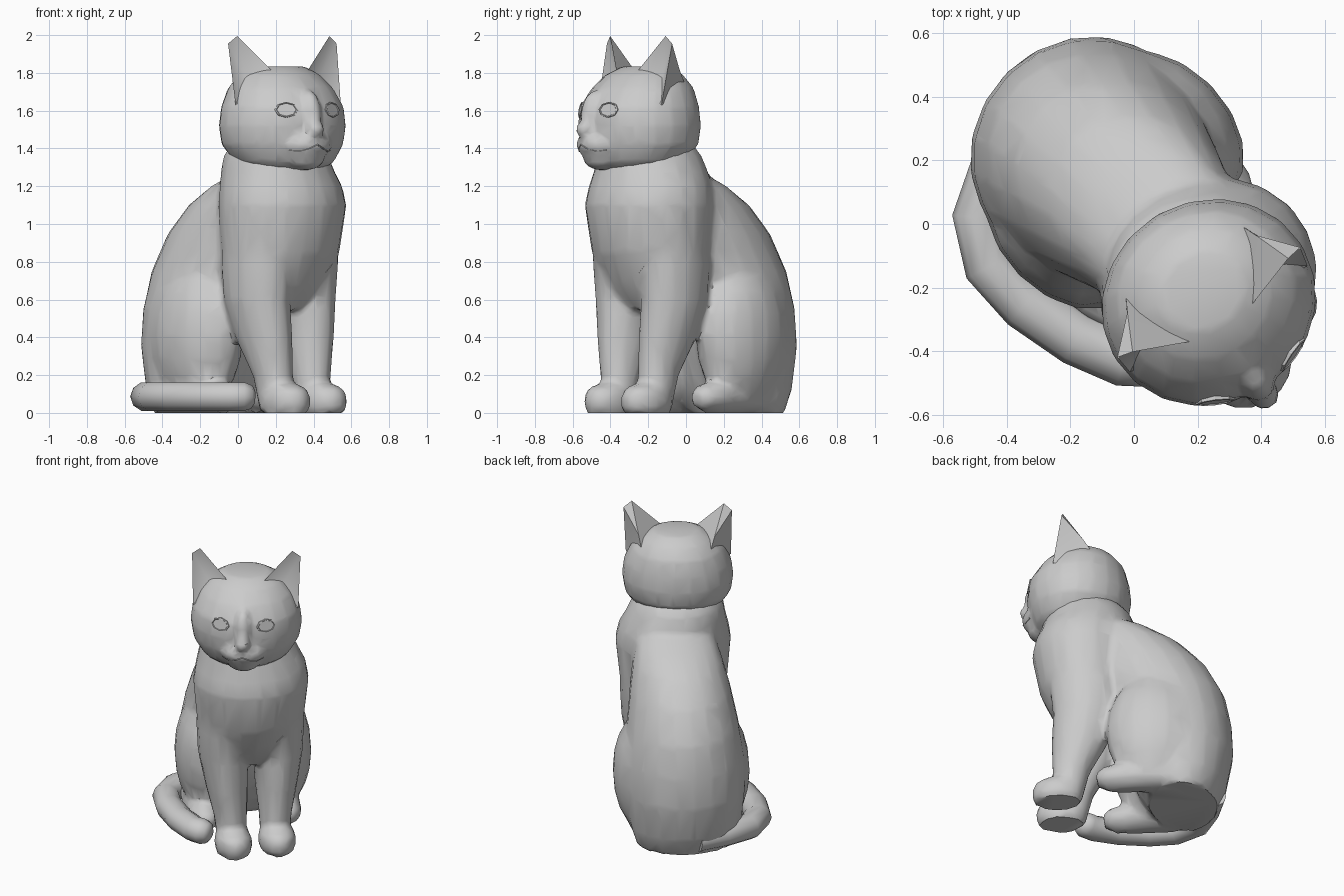
import bpy, bmesh, math
from mathutils import Matrix, Vector
from mathutils.bvhtree import BVHTree

if "Cube" in bpy.data.objects:
    bpy.data.objects.remove(bpy.data.objects["Cube"])

grey = bpy.data.materials.new("plain grey")
grey.diffuse_color = (0.6, 0.6, 0.6, 1)
grey.use_nodes = True
grey.node_tree.nodes["Principled BSDF"].inputs["Base Color"].default_value = grey.diffuse_color

# body frame: x = cat's forward, y = cat's left; the cat sits turned 45 degrees
BODY = Matrix.Rotation(math.radians(-45), 4, 'Z')
HEAD = BODY @ Matrix.Translation((0.34, -0.008, 0)) @ Matrix.Rotation(math.radians(-14), 4, 'Z')
MID = 0.027  # the body's middle line


def loft(bm, rings, n=16):
    """Closed skin through elliptical rings (centre, half axis A, half axis B)."""
    loops = []
    for c, a, b in rings:
        c, a, b = Vector(c), Vector(a), Vector(b)
        loops.append([bm.verts.new(c + a * math.cos(2 * math.pi * i / n) + b * math.sin(2 * math.pi * i / n))
                      for i in range(n)])
    for p, q in zip(loops, loops[1:]):
        for i in range(n):
            j = (i + 1) % n
            bm.faces.new((p[i], p[j], q[j], q[i]))
    bm.faces.new(loops[0][::-1])
    bm.faces.new(loops[-1])


def stack(bm, rows, n=20):
    """Horizontal rings: z, centre x, centre y, half length, half width."""
    loft(bm, [((x, y, z), (rx, 0, 0), (0, ry, 0)) for z, x, y, rx, ry in rows], n)


def tube(bm, rows, n=12):
    """Tube along a path: x, y, z, half width, half height."""
    pts = [Vector(r[:3]) for r in rows]
    rings = []
    for i, r in enumerate(rows):
        t = (pts[min(i + 1, len(pts) - 1)] - pts[max(i - 1, 0)]).normalized()
        side = Vector((0, 0, 1)).cross(t).normalized()
        rings.append((pts[i], side * r[3], t.cross(side) * r[4]))
    loft(bm, rings, n)


def ball(bm, c, r):
    bmesh.ops.create_uvsphere(bm, u_segments=16, v_segments=10, radius=1,
                              matrix=Matrix.Translation(c) @ Matrix.Diagonal((*r, 1)))


def finish(bm, name, matrix, voxel=0, ratio=1, angle=40):
    """Make the object; with a voxel size, fuse its shells into one sculpted skin."""
    bmesh.ops.recalc_face_normals(bm, faces=bm.faces)
    bm.transform(matrix)
    me = bpy.data.meshes.new(name)
    bm.to_mesh(me)
    bm.free()
    ob = bpy.data.objects.new(name, me)
    bpy.context.collection.objects.link(ob)
    if voxel:
        m = ob.modifiers.new("fuse", 'REMESH')
        m.mode, m.voxel_size = 'VOXEL', voxel
        m = ob.modifiers.new("soften", 'SMOOTH')
        m.factor, m.iterations = 0.5, 4
        m = ob.modifiers.new("reduce", 'DECIMATE')
        m.ratio = ratio
        bpy.context.view_layer.update()
        dg = bpy.context.evaluated_depsgraph_get()
        me = bpy.data.meshes.new_from_object(ob.evaluated_get(dg))
        ob.modifiers.clear()
        ob.data = me
        for v in me.vertices:
            if v.co.z < 0.012:
                v.co.z = 0
    me.materials.clear()
    me.materials.append(grey)
    bpy.ops.object.select_all(action='DESELECT')
    ob.select_set(True)
    bpy.context.view_layer.objects.active = ob
    bpy.ops.object.shade_smooth_by_angle(angle=math.radians(angle))
    return ob


# body: rump and back
bm = bmesh.new()
back = [(0, -0.52, -0.10, .31), (.12, -.575, -.02, .345), (.35, -.62, .06, .37), (.55, -.61, .12, .372),
        (.75, -.57, .2, .345), (.95, -.465, .28, .31), (1.1, -.32, .32, .275), (1.2, -.15, .3, .24), (1.28, .03, .3, .18)]
stack(bm, [(z, (b + f) / 2, MID + .025, (f - b) / 2, w) for z, b, f, w in back])
# chest and neck
stack(bm, [(.55, .29, MID, .12, .14), (.66, .29, MID, .2, .25), (.85, .29, MID, .29, .335),
           (1.1, .305, MID, .322, .36), (1.2, .295, MID, .31, .342), (1.28, .28, MID - .01, .295, .31),
           (1.36, .28, .005, .275, .285), (1.44, .29, 0, .22, .24)])
for s in (-1, 1):
    # front leg and paw
    stack(bm, [(.04, .39, MID + s * .135, .09, .09), (.2, .375, MID + s * .14, .115, .102),
               (.4, .32, MID + s * .155, .175, .132), (.6, .285, MID + s * .17, .2, .155),
               (.8, .285, MID + s * .17, .22, .165), (.95, .29, MID + s * .16, .2, .17)], 14)
    stack(bm, [(z, .457, MID + s * .137, .16 * k, .116 * k) for z, k in
               ((0, .88), (.03, .99), (.08, 1), (.12, .9), (.148, .6))], 14)
    # thigh and hind foot
    ball(bm, (-.14, .055 + s * .225, .41), (.29, .2, .39))
    y = .03 + s * .255
    tube(bm, [(-.35, y, .085, .09, .085), (-.1, y, .085, .105, .088), (.08, y, .085, .1, .085),
              (.16, y, .08, .082, .07), (.205, y, .07, .045, .045)])
# cut everything below the ground
geom = bm.verts[:] + bm.edges[:] + bm.faces[:]
res = bmesh.ops.bisect_plane(bm, geom=geom, plane_co=(0, 0, 0), plane_no=(0, 0, 1), clear_inner=True)
cut = [e for e in res["geom_cut"] if isinstance(e, bmesh.types.BMEdge) and e.is_boundary]
if cut:
    bmesh.ops.holes_fill(bm, edges=cut, sides=0)
finish(bm, "body", BODY, 0.02, 0.09)

# tail curled round the cat's right side
bm = bmesh.new()
tail = [(-.33, .36), (-.42, .2), (-.485, .02), (-.45, -.13), (-.34, -.25), (-.18, -.36), (-.03, -.425), (.03, -.425)]
tube(bm, [(x, y, .086, .086, .08) for x, y in tail] + [(.07, -.42, .084, .065, .065), (.088, -.418, .083, .035, .035)], 10)
finish(bm, "tail", Matrix(), angle=50)

# head: skull, muzzle, chin and nose
bm = bmesh.new()
stack(bm, [(1.28, .03, 0, .18, .19), (1.33, .02, 0, .25, .27), (1.42, 0, 0, .305, .33), (1.52, 0, 0, .32, .345),
           (1.62, 0, 0, .31, .332), (1.72, -.02, 0, .265, .285), (1.79, -.03, 0, .2, .22), (1.835, -.04, 0, .12, .14)])
ball(bm, (.23, 0, 1.42), (.135, .15, .085))
ball(bm, (.24, 0, 1.35), (.09, .105, .065))
ball(bm, (.265, 0, 1.57), (.09, .065, .14))
ball(bm, (.34, 0, 1.5), (.045, .048, .045))
head = finish(bm, "head", HEAD, 0.016, 0.08)
skin = BVHTree.FromPolygons([v.co.copy() for v in head.data.vertices], [p.vertices[:] for p in head.data.polygons])
to_head = HEAD.inverted()


def on_face(b, z):
    """Point on the face, in head coordinates."""
    hit = skin.ray_cast(HEAD @ Vector((1, b, z)), HEAD.to_3x3() @ Vector((-1, 0, 0)))[0]
    return to_head @ hit if hit else Vector((.28, b, z))


for s, side in ((-1, "right"), (1, "left")):
    # ear: hollow-fronted pyramid with a blunt tip and a rounded back
    bm = bmesh.new()
    I, O, B, T, U, C, M = [bm.verts.new((x, s * y, z)) for x, y, z in (
        (.09, .075, 1.775), (.06, .325, 1.63), (-.2, .19, 1.66), (.01, .285, 1.995), (-.0, .335, 1.955),
        (.0, .225, 1.765), (-.105, .235, 1.82))]
    for f in ((I, T, M), (T, U, M), (U, O, M), (I, M, B), (M, O, B), (I, C, T), (T, C, U), (C, O, U), (I, O, C), (I, B, O)):
        bm.faces.new(f)
    finish(bm, side + "_ear", HEAD, angle=50)
    # eye: almond lid rim with a sunken eyeball face
    bm = bmesh.new()
    c = on_face(s * .142, 1.605)
    n = Vector((math.cos(.42), s * math.sin(.42), .2)).normalized()
    a = Vector((0, 0, 1)).cross(n).normalized()
    b = n.cross(a)
    loft(bm, [(c + n * h, a * .062 * k, b * .042 * k) for h, k in ((-.03, 1.05), (.003, 1), (.005, .88), (.001, .82))], 8)
    finish(bm, side + "_eye", HEAD, angle=30)

# mouth line
bm = bmesh.new()
for s in (-1, 1):
    path = [on_face(s * y, z) for y, z in ((0, 1.42), (.04, 1.4), (.085, 1.385), (.125, 1.39))]
    tube(bm, [(*p, .004, .004) for p in path], 6)
finish(bm, "mouth", HEAD)
